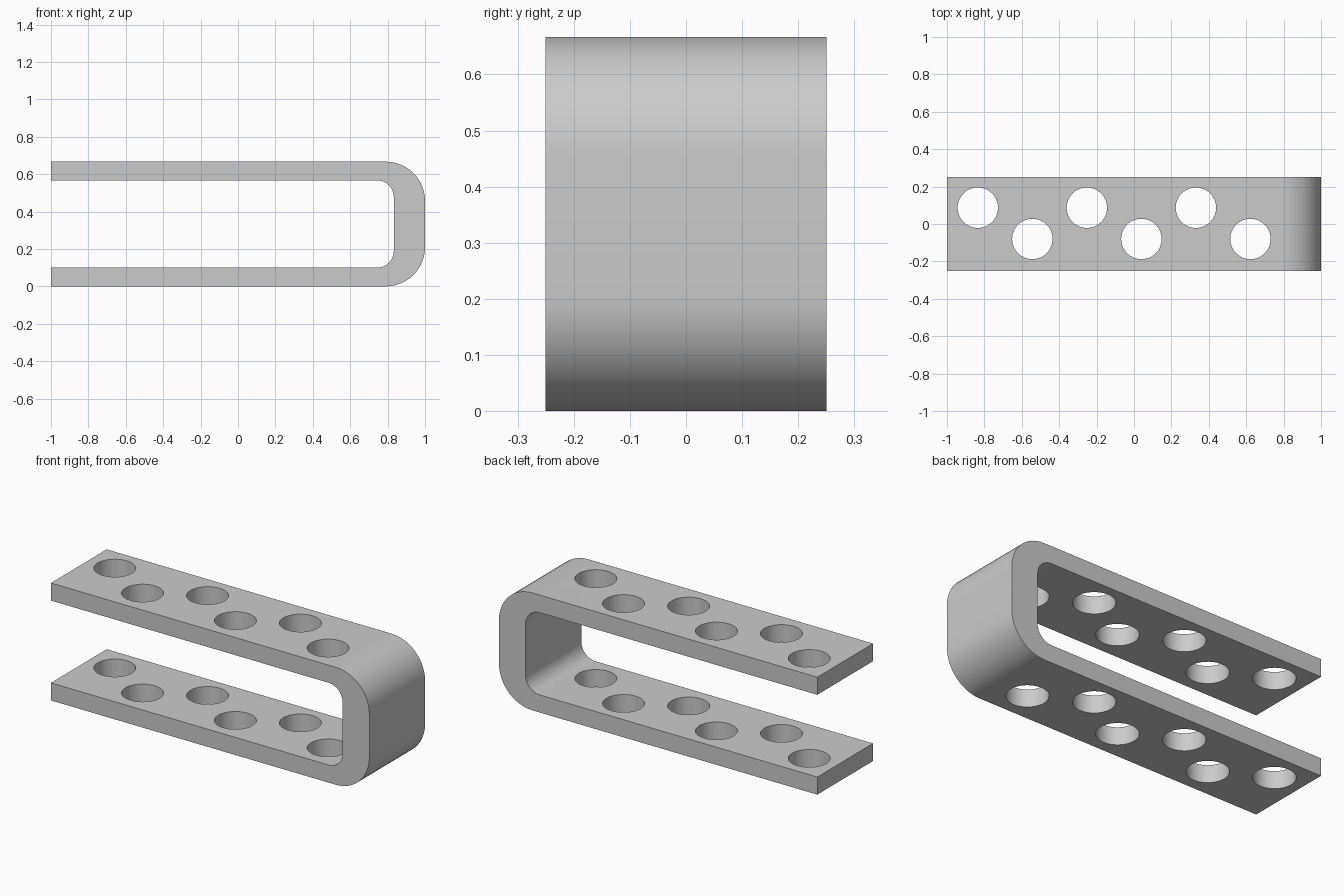
import bpy, bmesh, math

if "Cube" in bpy.data.objects:
    bpy.data.objects.remove(bpy.data.objects["Cube"])

W, H = 0.25, 0.667          # half depth, overall height
HOLE_R, STEP = 0.108, 0.2915

grey = bpy.data.materials.new("light grey")
grey.diffuse_color = (0.6, 0.6, 0.6, 1)
grey.use_nodes = True
grey.node_tree.nodes["Principled BSDF"].inputs["Base Color"].default_value = grey.diffuse_color


def arc(cx, cz, r, a0, a1, n=12):
    """Points of a rounded corner in the xz plane."""
    angles = [math.radians(a0 + (a1 - a0) * i / n) for i in range(n + 1)]
    return [(cx + r * math.cos(a), cz + r * math.sin(a)) for a in angles]


def mesh_object(name, bm):
    bmesh.ops.recalc_face_normals(bm, faces=bm.faces)
    me = bpy.data.meshes.new(name)
    bm.to_mesh(me)
    bm.free()
    me.materials.append(grey)
    ob = bpy.data.objects.new(name, me)
    bpy.context.collection.objects.link(ob)
    return ob


# U-shaped bracket: side profile extruded along y
R, r = 0.21, 0.09
profile = ([(-1, 0)] + arc(1 - R, R, R, -90, 0) + arc(1 - R, H - R, R, 0, 90)
           + [(-1, H), (-1, 0.567)]
           + arc(0.833 - r, 0.567 - r, r, 90, 0) + arc(0.833 - r, 0.1 + r, r, 0, -90)
           + [(-1, 0.1)])
bm = bmesh.new()
face = bm.faces.new([bm.verts.new((x, -W, z)) for x, z in profile])
ext = bmesh.ops.extrude_face_region(bm, geom=[face])
bmesh.ops.translate(bm, vec=(0, 2 * W, 0),
                    verts=[v for v in ext["geom"] if isinstance(v, bmesh.types.BMVert)])
bracket = mesh_object("bracket", bm)

# Staggered round holes through both arms
bm = bmesh.new()
for i in range(6):
    new = bmesh.ops.create_cone(bm, cap_ends=True, segments=48, radius1=HOLE_R,
                                radius2=HOLE_R, depth=1.2)
    bmesh.ops.translate(bm, verts=new["verts"],
                        vec=(-0.835 + STEP * i, -0.08 if i % 2 else 0.087, H / 2))
cutter = mesh_object("hole_cutter", bm)
cutter.hide_render = True

cut = bracket.modifiers.new("holes", "BOOLEAN")
cut.operation = "DIFFERENCE"
cut.solver = "EXACT"
cut.object = cutter
bpy.context.view_layer.objects.active = bracket
bracket.select_set(True)
bpy.ops.object.modifier_apply(modifier=cut.name)
bpy.data.objects.remove(cutter)

bpy.ops.object.shade_smooth_by_angle(angle=math.radians(30))
